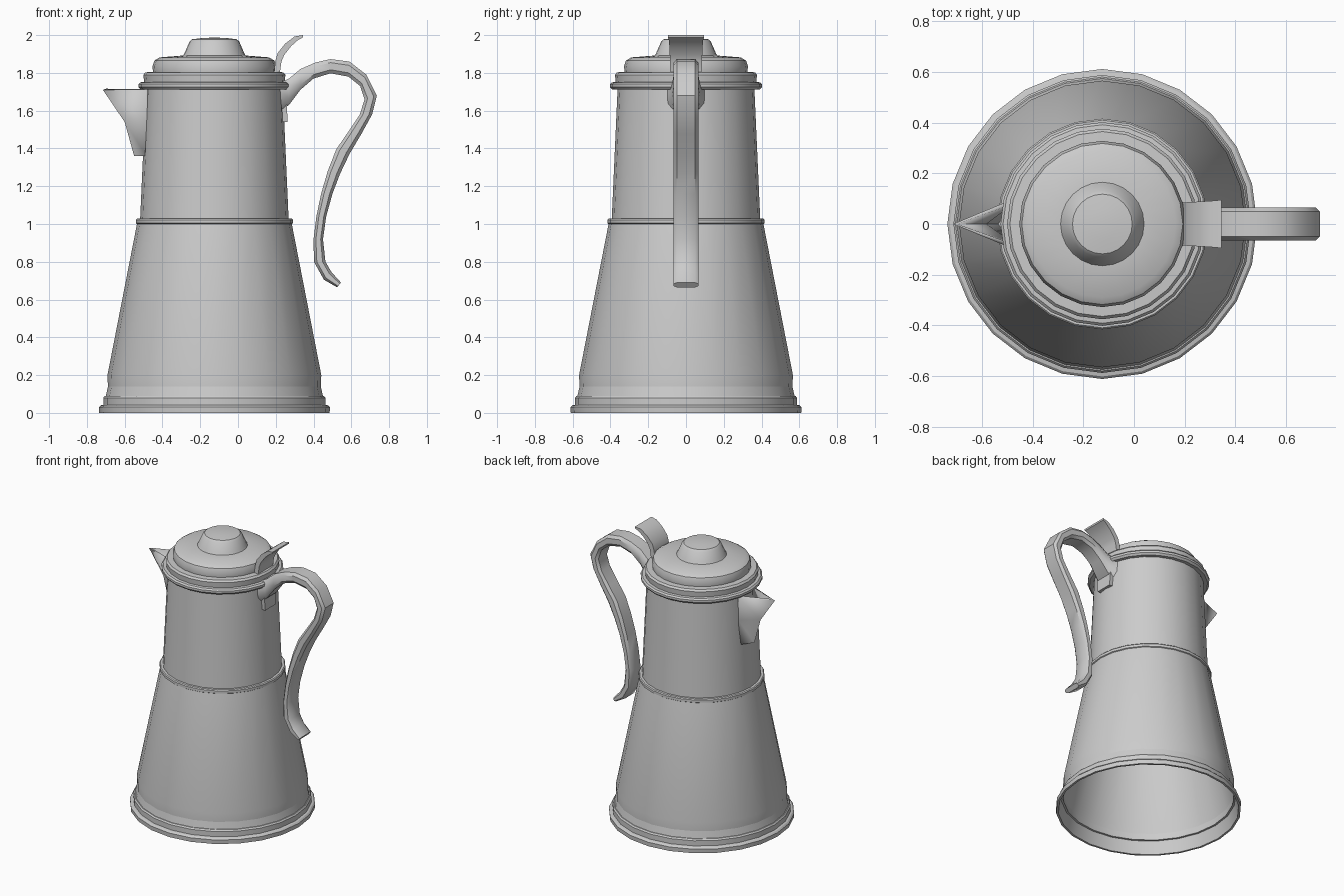
import bpy, bmesh, math

AXIS = -0.125   # x of the pot's turning axis
SIDES = 24


def finish(name, bm, angle=32):
    bmesh.ops.recalc_face_normals(bm, faces=bm.faces)
    me = bpy.data.meshes.new(name)
    bm.to_mesh(me)
    bm.free()
    ob = bpy.data.objects.new(name, me)
    bpy.context.collection.objects.link(ob)
    me.shade_smooth()
    me.set_sharp_from_angle(angle=math.radians(angle))
    return ob


def bridge(bm, a, b):
    """Join two rings with faces; a ring of one vertex is a pole."""
    n = max(len(a), len(b))
    for i in range(n):
        j = (i + 1) % n
        if len(a) == 1:
            bm.faces.new((a[0], b[j], b[i]))
        elif len(b) == 1:
            bm.faces.new((a[i], a[j], b[0]))
        else:
            bm.faces.new((a[i], a[j], b[j], b[i]))


def lathe(name, profile, closed=False):
    """Turn an (r, z) profile around the pot axis; r = 0 makes a pole."""
    bm = bmesh.new()
    rings = []
    for r, z in profile:
        count = SIDES if r > 0 else 1
        rings.append([bm.verts.new((AXIS + r * math.cos(2 * math.pi * k / SIDES),
                                    r * math.sin(2 * math.pi * k / SIDES), z))
                      for k in range(count)])
    for a, b in zip(rings, rings[1:]):
        bridge(bm, a, b)
    if closed:
        bridge(bm, rings[-1], rings[0])
    return finish(name, bm)


def strip(name, outer, inner, widths, section):
    """Loft a cross-section between two (x, z) edge lines, mirrored in y."""
    bm = bmesh.new()
    section = section + [(u, -v) for u, v in reversed(section)]
    rings = []
    for (ox, oz), (ix, iz), w in zip(outer, inner, widths):
        rings.append([bm.verts.new((ix + (ox - ix) * u, v * w, iz + (oz - iz) * u))
                      for u, v in section])
    for a, b in zip(rings, rings[1:]):
        bridge(bm, a, b)
    bm.faces.new(rings[0])
    bm.faces.new(rings[-1])
    return finish(name, bm, 40)


# Hollow body: stepped foot, conical belly, ridge and neck, with inner wall
lathe("body", [
    (0.61, 0), (0.612, 0.03), (0.602, 0.04), (0.588, 0.043), (0.588, 0.08),
    (0.58, 0.09), (0.562, 0.092), (0.566, 0.2), (0.41, 1.0),
    (0.416, 1.004), (0.416, 1.022), (0.41, 1.028), (0.393, 1.028),
    (0.362, 1.72), (0.348, 1.72), (0.38, 1.02), (0.55, 0.2), (0.595, 0)],
    closed=True)

# Lid with two rim steps, domed cover and knob
lathe("lid", [
    (0, 1.715), (0.36, 1.715), (0.39, 1.712), (0.402, 1.725), (0.402, 1.74),
    (0.392, 1.75), (0.372, 1.752), (0.376, 1.79), (0.365, 1.803),
    (0.325, 1.805), (0.328, 1.835), (0.318, 1.865), (0.29, 1.882),
    (0.165, 1.892), (0.158, 1.905), (0.132, 1.965), (0.118, 1.978),
    (0.06, 1.985), (0, 1.987)])

# Curved handle: outer and inner edge of the side outline
outer = [(0.22, 1.745), (0.27, 1.77), (0.33, 1.82), (0.41, 1.855), (0.49, 1.873),
         (0.59, 1.86), (0.68, 1.79), (0.735, 1.68), (0.71, 1.58), (0.655, 1.48),
         (0.59, 1.37), (0.54, 1.265), (0.50, 1.16), (0.467, 1.04), (0.45, 0.92),
         (0.463, 0.80), (0.495, 0.745), (0.545, 0.69)]
inner = [(0.22, 1.60), (0.27, 1.63), (0.33, 1.71), (0.40, 1.77), (0.49, 1.798),
         (0.585, 1.78), (0.647, 1.73), (0.67, 1.66), (0.645, 1.58), (0.585, 1.49),
         (0.52, 1.395), (0.475, 1.28), (0.44, 1.16), (0.415, 1.04), (0.40, 0.92),
         (0.402, 0.80), (0.455, 0.705), (0.525, 0.665)]
strip("handle", outer, inner, [0.10, 0.075] + [0.065] * 16,
      [(0, 0.75), (0.25, 1), (0.75, 1), (1, 0.75)])

# Mounting tongue under the handle root
strip("handle_mount", [(0.262, 1.54), (0.257, 1.72)], [(0.21, 1.54), (0.21, 1.72)],
      [0.06, 0.075], [(0, 1), (1, 1)])

# Thumb lever on the lid
strip("thumb_lever",
      [(0.19, 1.79), (0.197, 1.86), (0.21, 1.905), (0.25, 1.955), (0.30, 1.993), (0.345, 2.0)],
      [(0.22, 1.79), (0.23, 1.86), (0.245, 1.895), (0.28, 1.94), (0.315, 1.972), (0.343, 1.988)],
      [0.085, 0.085, 0.086, 0.088, 0.091, 0.095], [(0, 1), (1, 1)])

# V-shaped spout, open on top, hollowed by solidify
bm = bmesh.new()
rows = [[bm.verts.new(p) for p in ((-0.485, -w, z), (tip, 0, z), (-0.485, w, z))]
        for tip, z, w in ((-0.55, 1.36, 0.085), (-0.60, 1.54, 0.09), (-0.715, 1.71, 0.095))]
for a, b in zip(rows, rows[1:]):
    for i in (0, 1):
        bm.faces.new((a[i], b[i], b[i + 1], a[i + 1]))
bm.faces.new(rows[0])
spout = finish("spout", bm, 25)
# make the wall normals face outward so the thickness grows inward
if spout.data.polygons[0].normal.x > 0:
    spout.data.flip_normals()
mod = spout.modifiers.new("wall", 'SOLIDIFY')
mod.thickness = 0.018
mod.offset = -1
